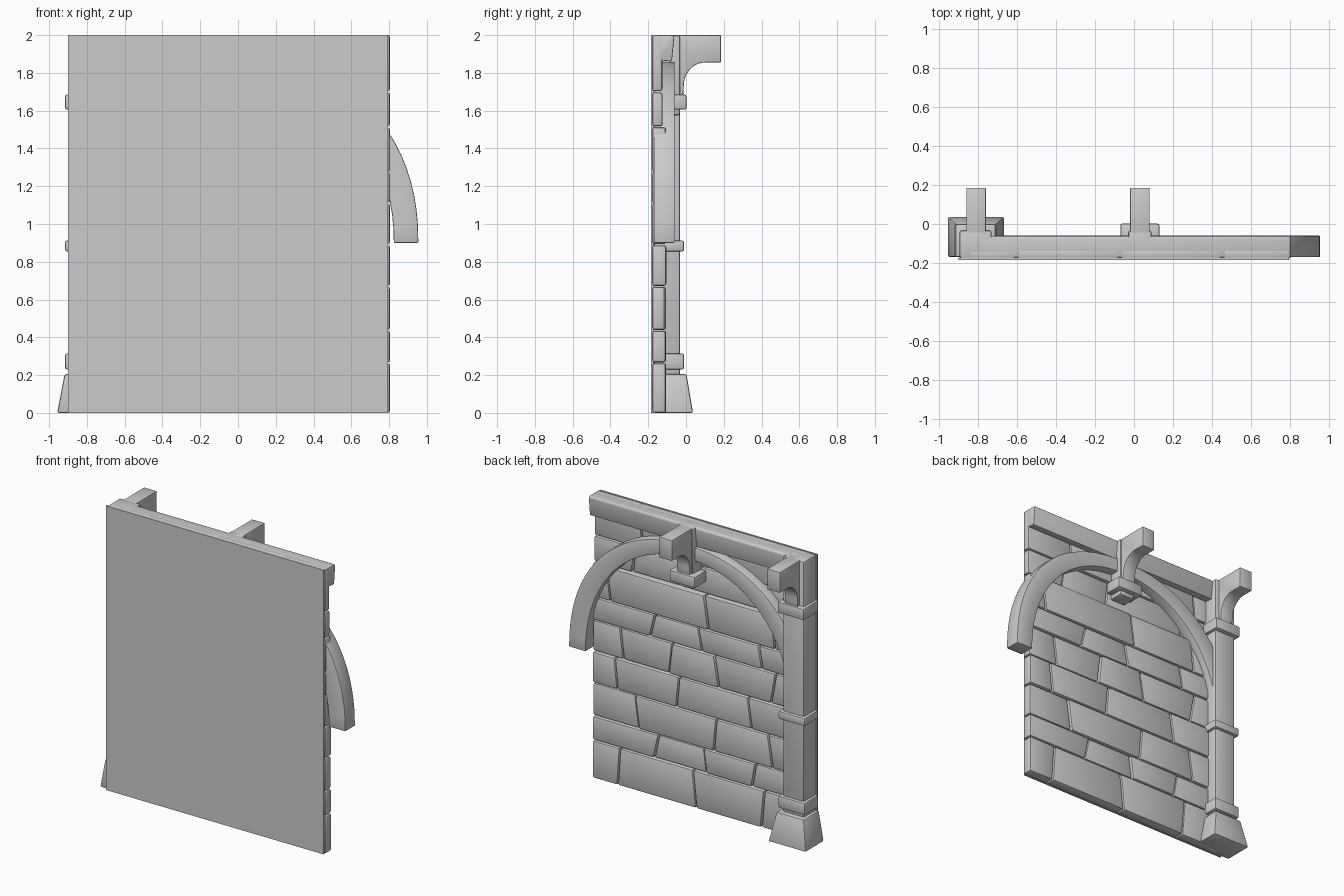
import bpy, bmesh, math, random

if "Cube" in bpy.data.objects:
    bpy.data.objects.remove(bpy.data.objects["Cube"])

random.seed(4)


def loft(name, a, b, bevel=0.01, segs=2):
    """Solid between two matching 3D outlines, with rounded edges."""
    bm = bmesh.new()
    va = [bm.verts.new(p) for p in a]
    vb = [bm.verts.new(p) for p in b]
    n = len(a)
    bm.faces.new(va)
    bm.faces.new(vb[::-1])
    for i in range(n):
        j = (i + 1) % n
        bm.faces.new((va[j], va[i], vb[i], vb[j]))
    bmesh.ops.recalc_face_normals(bm, faces=bm.faces)
    if bevel:
        edges = [e for e in bm.edges if e.calc_face_angle(0) > math.radians(30)]
        bmesh.ops.bevel(bm, geom=edges, offset=bevel, segments=segs,
                        profile=0.5, affect='EDGES', clamp_overlap=True)
    me = bpy.data.meshes.new(name)
    bm.to_mesh(me)
    bm.free()
    ob = bpy.data.objects.new(name, me)
    bpy.context.collection.objects.link(ob)
    return ob


def slab_y(name, xz, y0, y1, bevel=0.01):
    return loft(name, [(x, y0, z) for x, z in xz], [(x, y1, z) for x, z in xz], bevel)


def slab_x(name, yz, x0, x1, bevel=0.01):
    return loft(name, [(x0, y, z) for y, z in yz], [(x1, y, z) for y, z in yz], bevel)


def box(name, x0, x1, y0, y1, z0, z1, bevel=0.01):
    return slab_y(name, [(x0, z0), (x1, z0), (x1, z1), (x0, z1)], y0, y1, bevel)


# Flat back panel
box("wall_panel", -0.9, 0.795, -0.185, -0.172, 0, 2, 0)

# Stone courses: level heights, vertical joints and face depth per course
levels = [0, 0.265, 0.437, 0.67, 0.89, 1.11, 1.275, 1.515, 1.70, 2.0]
joints = [(-0.52, 0.01, 0.6), (-0.45, -0.07, 0.31), (-0.58, -0.15, 0.46),
          (-0.42, 0.14, 0.62), (-0.6, -0.16, 0.2, 0.58), (-0.5, -0.03, 0.34),
          (-0.6, -0.08, 0.68), (-0.5, 0.12, 0.5), (-0.62, -0.08, 0.44)]
gap = 0.003
for r, cuts in enumerate(joints):
    z0, z1 = levels[r] + gap * (r > 0), levels[r + 1] - gap * (r < 8)
    xs = [(-0.85, -0.85)]
    for c in cuts:
        lean = random.choice((-1, 1)) * random.uniform(0.008, 0.02)
        xs.append((c - lean, c + lean))
    xs.append((0.807, 0.807))
    for i in range(len(xs) - 1):
        (a0, a1), (b0, b1) = xs[i], xs[i + 1]
        face = (-0.108 if r < 7 else -0.128) + random.uniform(-0.006, 0.004)
        slab_y(f"stone_{r + 1}_{i + 1}",
               [(a0 + gap, z0), (b0 - gap, z0), (b1 - gap, z1), (a1 + gap, z1)],
               -0.178, face, 0.012)

# Top beam, slightly wedge shaped
slab_x("top_beam", [(-0.172, 1.87), (-0.075, 1.86), (-0.062, 1.99), (-0.07, 2.0),
                    (-0.172, 2.0)], -0.8, 0.803, 0.008)

# Arch: thick ends, thinner crown
def arc(rx, rz, p, n=40):
    pts = []
    for i in range(n + 1):
        t = math.pi * i / n
        c, s = math.cos(t), max(0, math.sin(t))
        pts.append((0.03 + rx * math.copysign(abs(c) ** (2 / p), c), 0.9 + rz * s ** (2 / p)))
    return pts

outer, inner = arc(0.925, 0.96, 2.2), arc(0.795, 0.865, 2.12)
bm = bmesh.new()
rings = []
for (ox, oz), (ix, iz) in zip(outer, inner):
    rings.append([bm.verts.new(p) for p in ((ox, -0.17, oz), (ox, -0.06, oz),
                                             (ix, -0.06, iz), (ix, -0.17, iz))])
for a, b in zip(rings, rings[1:]):
    for k in range(4):
        m = (k + 1) % 4
        bm.faces.new((a[k], a[m], b[m], b[k]))
bm.faces.new(rings[0])
bm.faces.new(rings[-1][::-1])
bmesh.ops.recalc_face_normals(bm, faces=bm.faces)
edges = [e for e in bm.edges if e.calc_face_angle(0) > math.radians(40)]
bmesh.ops.bevel(bm, geom=edges, offset=0.006, segments=2, profile=0.5, affect='EDGES')
me = bpy.data.meshes.new("arch")
bm.to_mesh(me)
bm.free()
bpy.context.collection.objects.link(bpy.data.objects.new("arch", me))

# Corner column, its plinth and bands
box("column", -0.895, -0.73, -0.175, -0.032, 0.15, 2.0, 0.012)
loft("plinth",
     [(-0.957, -0.17, 0), (-0.665, -0.17, 0), (-0.665, 0.037, 0), (-0.957, 0.037, 0)],
     [(-0.918, -0.17, 0.205), (-0.705, -0.17, 0.205), (-0.705, 0.003, 0.205),
      (-0.918, 0.003, 0.205)], 0.01)
for i, (z0, z1, y1) in enumerate([(0.23, 0.315, -0.01), (0.855, 0.912, -0.01),
                                  (1.605, 1.685, 0.0)]):
    box(f"column_band_{i + 1}", -0.915, -0.71, -0.17, y1, z0, z1, 0.01)

# Short post in the middle with its band
box("middle_post", -0.03, 0.09, -0.15, -0.032, 1.575, 2.0, 0.012)
box("middle_band", -0.07, 0.13, -0.13, 0.002, 1.605, 1.685, 0.01)

# Curved brackets reaching out from both posts
curve = [(0.1 - 0.112 * math.cos(t), 1.73 + 0.125 * math.sin(t))
         for t in (math.pi / 2 * k / 10 for k in range(11))]
profile = [(-0.08, 1.66), (-0.015, 1.66)] + curve + [(0.185, 1.855), (0.185, 2.0), (-0.08, 2.0)]
for name, x in (("column_bracket", -0.81), ("middle_bracket", 0.03)):
    slab_x(name, profile, x - 0.05, x + 0.05, 0.005)

# Smooth the rounded edges, keep corners crisp
for ob in bpy.context.collection.objects:
    ob.select_set(True)
    bpy.context.view_layer.objects.active = ob
bpy.ops.object.shade_smooth_by_angle(angle=math.radians(35))
